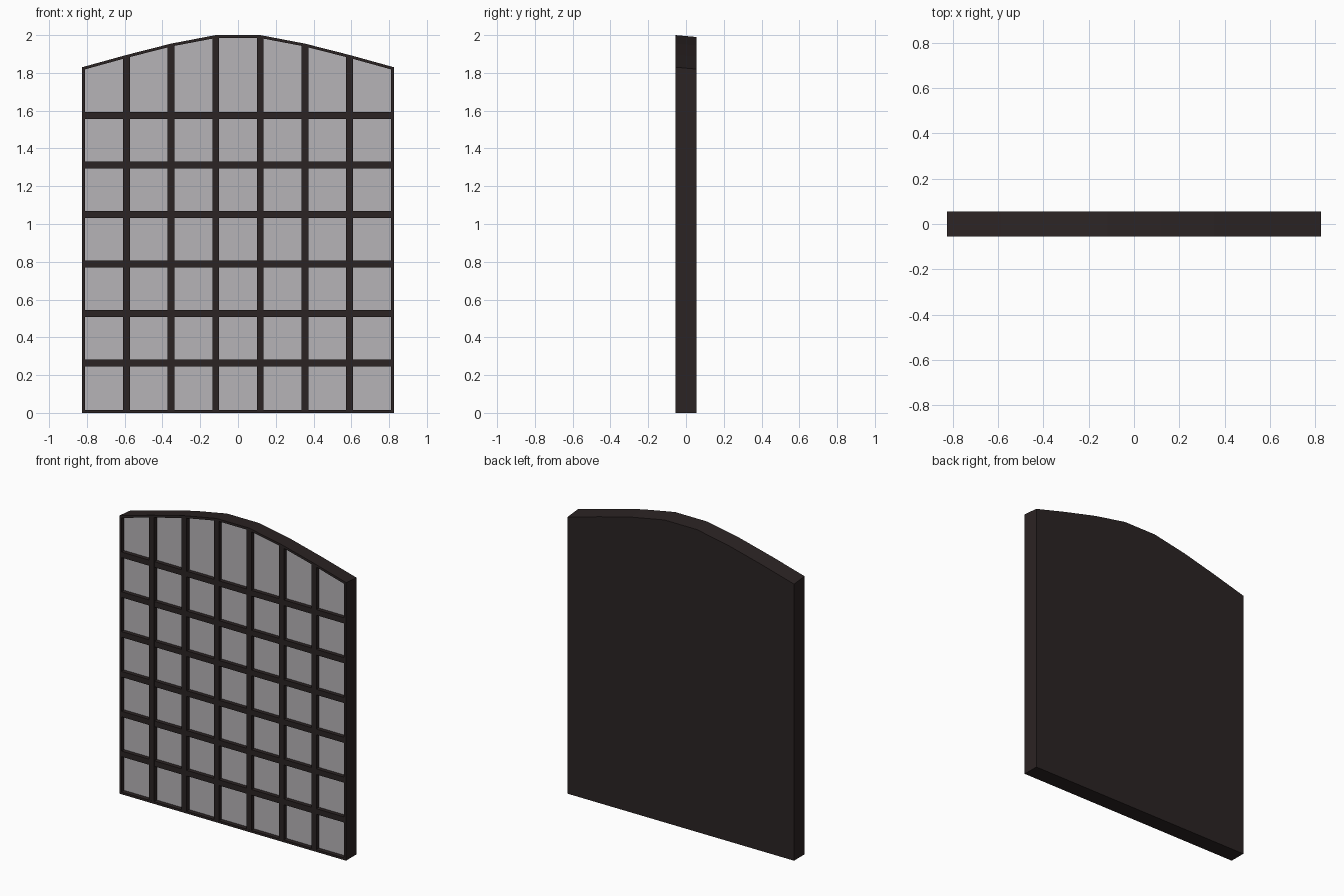
import bpy, bmesh

if "Cube" in bpy.data.objects:
    bpy.data.objects.remove(bpy.data.objects["Cube"])

W, Y, RECESS, RIM = 0.825, 0.055, 0.028, 0.015
BACK_DROP = 0.01                      # crown slopes down slightly to the back
HALF_V, HALF_H = 0.018, 0.0185        # half widths of the bars
ARCH = [(0.118, 2.0), (0.354, 1.955), (0.59, 1.895), (W, 1.83)]


def material(name, rgb):
    m = bpy.data.materials.new(name)
    m.diffuse_color = (*rgb, 1)
    m.use_nodes = True
    m.node_tree.nodes["Principled BSDF"].inputs["Base Color"].default_value = m.diffuse_color
    return m


wood = material("dark_brown", (0.024, 0.017, 0.017))
pane = material("pale_grey_pane", (0.47, 0.455, 0.475))


def crown(x):
    """Height of the arched top at x."""
    x = abs(x)
    if x <= ARCH[0][0]:
        return ARCH[0][1]
    for (x0, z0), (x1, z1) in zip(ARCH, ARCH[1:]):
        if x <= x1:
            return z0 + (z1 - z0) * (x - x0) / (x1 - x0)
    return ARCH[-1][1]


def prism(bm, outline, y0, y1, drop=0.0):
    """Extrude an (x, z) outline from y0 to y1; returns the front face."""
    a = [bm.verts.new((x, y0, z)) for x, z in outline]
    b = [bm.verts.new((x, y1, z - (drop if z > 0.5 else 0))) for x, z in outline]
    front = bm.faces.new(a)
    bm.faces.new(b[::-1])
    n = len(a)
    for i in range(n):
        j = (i + 1) % n
        bm.faces.new((a[i], b[i], b[j], a[j]))
    bmesh.ops.recalc_face_normals(bm, faces=bm.faces[:])
    return front


def finish(bm, name, mats):
    me = bpy.data.meshes.new(name)
    bm.to_mesh(me)
    bm.free()
    for m in mats:
        me.materials.append(m)
    ob = bpy.data.objects.new(name, me)
    bpy.context.collection.objects.link(ob)
    return ob


# Window body: arched slab with a rim and a sunken pane face
bm = bmesh.new()
top = [(x, z) for x, z in reversed(ARCH)] + [(-x, z) for x, z in ARCH]
front = prism(bm, [(-W, 0), (W, 0)] + top, -Y, Y, BACK_DROP)
bmesh.ops.inset_region(bm, faces=[front], thickness=RIM, use_boundary=True,
                       use_even_offset=True)
sunk = bmesh.ops.extrude_discrete_faces(bm, faces=[front])["faces"][0]
bmesh.ops.translate(bm, verts=sunk.verts[:], vec=(0, RECESS, 0))
sunk.material_index = 1
finish(bm, "window_body", [wood, pane])

# Upright bars, their tops following the arch
bm = bmesh.new()
for k in range(6):
    x = (k - 2.5) * 0.236
    l, r = x - HALF_V, x + HALF_V
    prism(bm, [(l, 0.008), (r, 0.008)] +
          [(p, crown(p) - 0.008) for p in (r, x, l)],
          -Y + 0.0005, -Y + RECESS + 0.005)
finish(bm, "upright_bars", [wood])

# Level bars
bm = bmesh.new()
for k in range(6):
    z = 0.265 + k * 0.262
    e = W - 0.008
    prism(bm, [(-e, z - HALF_H), (e, z - HALF_H), (e, z + HALF_H), (-e, z + HALF_H)],
          -Y + 0.0015, -Y + RECESS + 0.005)
finish(bm, "level_bars", [wood])
